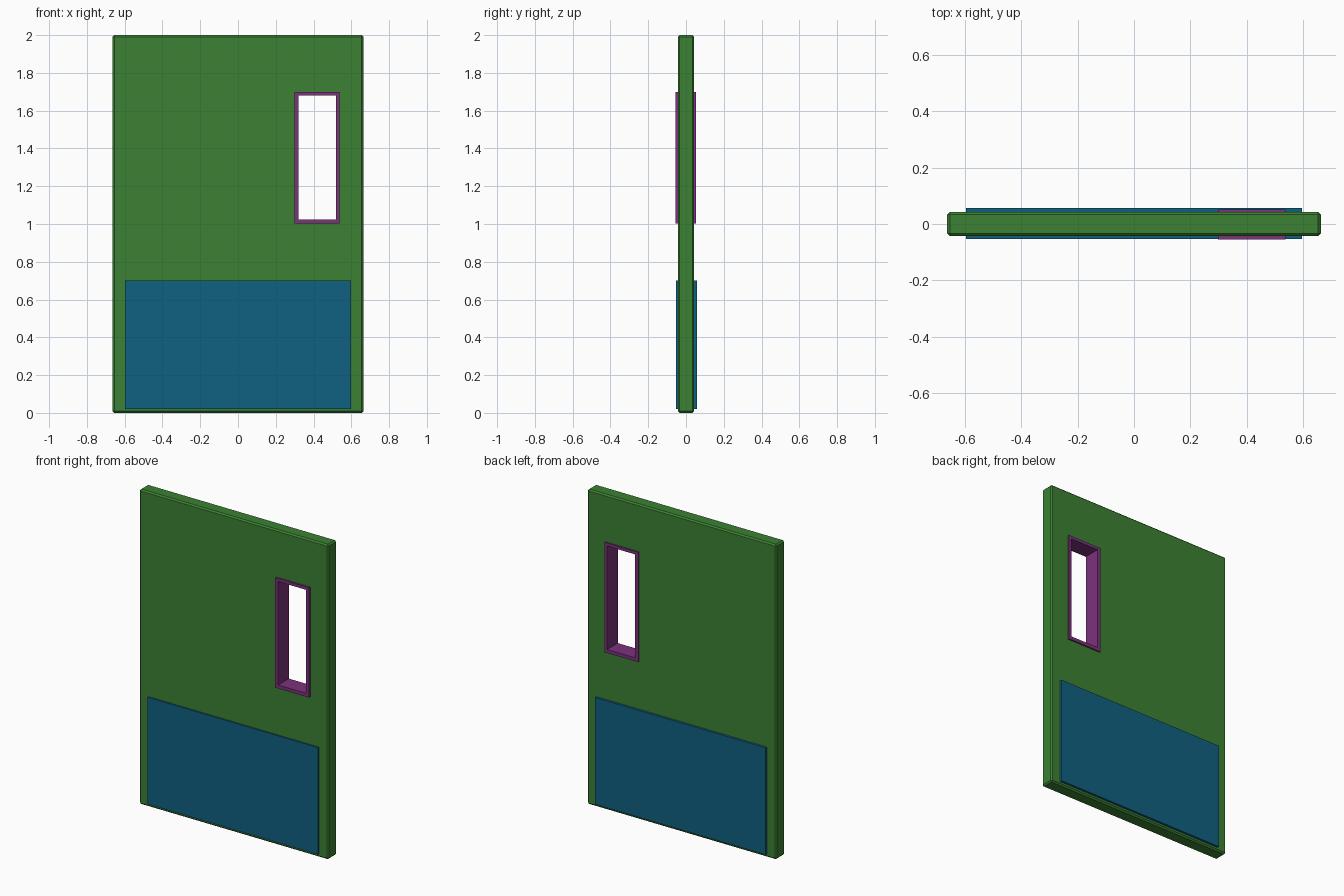
import bpy, bmesh

if "Cube" in bpy.data.objects:
    bpy.data.objects.remove(bpy.data.objects["Cube"])


def material(name, rgb):
    m = bpy.data.materials.new(name)
    m.diffuse_color = (*rgb, 1)
    m.use_nodes = True
    m.node_tree.nodes["Principled BSDF"].inputs["Base Color"].default_value = m.diffuse_color
    return m


def finish(bm, name, mat):
    bmesh.ops.recalc_face_normals(bm, faces=bm.faces)
    mesh = bpy.data.meshes.new(name)
    bm.to_mesh(mesh)
    bm.free()
    obj = bpy.data.objects.new(name, mesh)
    bpy.context.collection.objects.link(obj)
    if mat:
        mesh.materials.append(mat)
    return obj


def box(name, lo, hi, mat=None, bevel=0):
    bm = bmesh.new()
    bmesh.ops.create_cube(bm, size=1)
    for v in bm.verts:
        v.co = [(a + b) / 2 + c * (b - a) for a, b, c in zip(lo, hi, v.co)]
    if bevel:
        bmesh.ops.bevel(bm, geom=bm.edges[:], offset=bevel, segments=1,
                        affect='EDGES', profile=0.5)
    return finish(bm, name, mat)


def rect_frame(name, outer, inner, y0, y1, mat):
    # four closed corner loops: outer/inner rectangle at front/back
    bm = bmesh.new()
    loops = []
    for (xa, za, xb, zb), y in ((outer, y0), (outer, y1), (inner, y1), (inner, y0)):
        loops.append([bm.verts.new((x, y, z)) for x, z in
                      ((xa, za), (xb, za), (xb, zb), (xa, zb))])
    for i in range(4):
        a, b = loops[i], loops[(i + 1) % 4]
        for j in range(4):
            k = (j + 1) % 4
            bm.faces.new((a[j], a[k], b[k], b[j]))
    return finish(bm, name, mat)


green = material("door_green", (0.045, 0.22, 0.033))
blue = material("plate_blue", (0.005, 0.118, 0.214))
purple = material("frame_purple", (0.2, 0.032, 0.2))

# door slab with chamfered edges and a window opening
slab = box("door_slab", (-0.664, -0.043, 0), (0.664, 0.043, 2), green, 0.009)
cutter = box("window_cutter", (0.308, -0.2, 1.013), (0.527, 0.2, 1.692))
cutter.hide_render = True
cutter.hide_viewport = True
cut = slab.modifiers.new("window_opening", 'BOOLEAN')
cut.operation = 'DIFFERENCE'
cut.solver = 'EXACT'
cut.object = cutter

# window frame lining the opening
rect_frame("window_frame", (0.299, 1.002, 0.538, 1.70),
           (0.321, 1.024, 0.518, 1.681), -0.055, 0.052, purple)

# kick plates on both sides
for name, y0, y1 in (("front_kick_plate", -0.053, -0.036),
                     ("back_kick_plate", 0.036, 0.057)):
    box(name, (-0.598, y0, 0.021), (0.598, y1, 0.70), blue)
